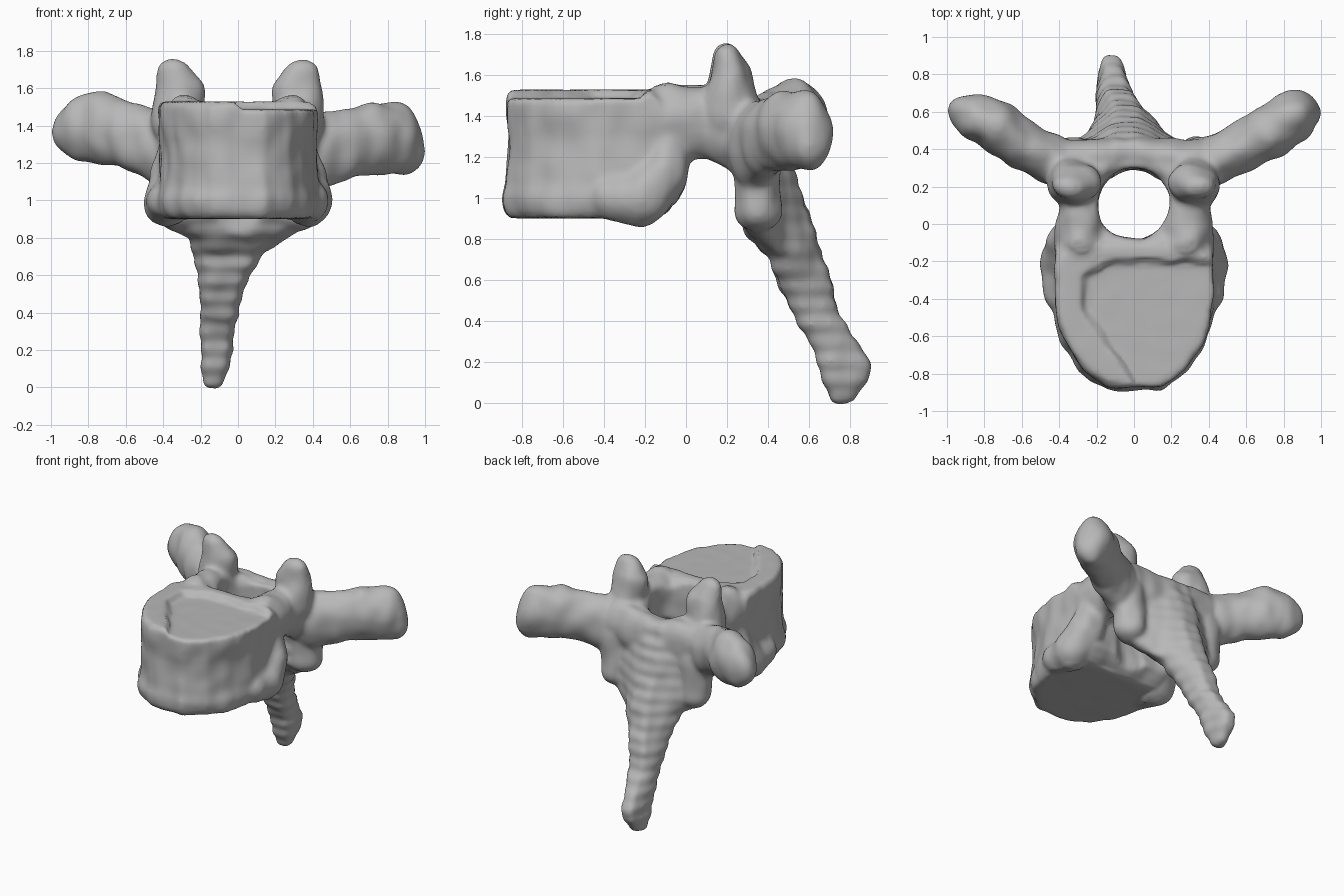
import bpy, bmesh, math
from mathutils import Vector, noise

default = bpy.data.objects.get("Cube")
if default:
    bpy.data.objects.remove(default)

bone = bpy.data.materials.new("bone grey")
bone.use_nodes = True
bone.diffuse_color = (0.48, 0.48, 0.48, 1)
bone.node_tree.nodes["Principled BSDF"].inputs["Base Color"].default_value = (0.48, 0.48, 0.48, 1)


def finish(name, bm):
    bmesh.ops.recalc_face_normals(bm, faces=bm.faces)
    mesh = bpy.data.meshes.new(name)
    bm.to_mesh(mesh)
    bm.free()
    obj = bpy.data.objects.new(name, mesh)
    bpy.context.collection.objects.link(obj)
    return obj


def loft(name, rings):
    """Closed solid through a stack of equal-length rings."""
    bm = bmesh.new()
    rows = [[bm.verts.new(p) for p in ring] for ring in rings]
    for a, b in zip(rows, rows[1:]):
        for i in range(len(a)):
            j = (i + 1) % len(a)
            bm.faces.new((a[i], a[j], b[j], b[i]))
    bm.faces.new(rows[0])
    bm.faces.new(rows[-1])
    return finish(name, bm)


def limb(name, stations):
    """Rounded limb: hulls between successive ellipsoids (centre, radii)."""
    ball = bmesh.new()
    bmesh.ops.create_icosphere(ball, subdivisions=3, radius=1)
    dirs = [v.co.copy() for v in ball.verts]
    ball.free()
    bm = bmesh.new()
    for pair in zip(stations, stations[1:]):
        verts = [bm.verts.new([c + r * k for c, r, k in zip(centre, radii, d)])
                 for centre, radii in pair for d in dirs]
        hull = bmesh.ops.convex_hull(bm, input=verts)
        bmesh.ops.delete(bm, geom=[v for v in hull["geom_interior"]
                                   if isinstance(v, bmesh.types.BMVert)], context='VERTS')
    return finish(name, bm)


# Vertebral body: rounded shield outline with slight waist and a lower lip
half = [(0.14, -0.87), (0.28, -0.77), (0.37, -0.62), (0.42, -0.45), (0.42, -0.12), (0.3, -0.05)]
outline = half + [(-x, y) for x, y in reversed(half)]


def shield(z, scale, back=0.0):
    return [(x * scale, -0.45 + (y + 0.45) * scale - (back if y > -0.3 else 0), z) for x, y in outline]


parts = [loft("vertebral_body", [
    shield(0.905, 0.96, 0.08), shield(0.94, 1.02, 0.05), shield(1.0, 1.05),
    shield(1.07, 1.0), shield(1.3, 0.97), shield(1.42, 1.0),
    shield(1.49, 1.0, 0.02), shield(1.525, 0.97, 0.06)])]

# Paired parts of the arch
for side, s in (("left", 1), ("right", -1)):
    parts += [
        limb(side + "_pedicle", [((s * 0.28, -0.1, 1.37), (0.14, 0.12, 0.19)),
                                 ((s * 0.28, 0.12, 1.37), (0.12, 0.12, 0.17)),
                                 ((s * 0.3, 0.32, 1.28), (0.16, 0.11, 0.19))]),
        # Web that rounds the canal corners
        limb(side + "_canal_web", [((s * 0.28, 0.22, 1.34), (0.1, 0.08, 0.13)),
                                   ((s * 0.13, 0.33, 1.3), (0.08, 0.07, 0.14))]),
        limb(side + "_body_web", [((s * 0.25, 0.02, 1.35), (0.09, 0.07, 0.13)),
                                  ((s * 0.12, -0.1, 1.35), (0.08, 0.08, 0.13))]),
        limb(side + "_rib_facet", [((s * 0.38, -0.38, 1.0), (0.09, 0.1, 0.1)),
                                   ((s * 0.38, -0.22, 0.99), (0.12, 0.12, 0.13)),
                                   ((s * 0.35, -0.1, 1.12), (0.12, 0.11, 0.14)),
                                   ((s * 0.3, -0.08, 1.3), (0.11, 0.1, 0.14))]),
        limb(side + "_superior_process", [((s * 0.33, 0.22, 1.42), (0.13, 0.14, 0.15)),
                                          ((s * 0.315, 0.22, 1.59), (0.135, 0.1, 0.09)),
                                          ((s * 0.345, 0.2, 1.69), (0.085, 0.06, 0.06))]),
        limb(side + "_inferior_process", [((s * 0.33, 0.35, 1.2), (0.12, 0.11, 0.15)),
                                          ((s * 0.33, 0.35, 0.94), (0.11, 0.11, 0.1))]),
        limb(side + "_lamina", [((s * 0.32, 0.35, 1.3), (0.12, 0.1, 0.16)),
                                ((0, 0.38, 1.26), (0.1, 0.08, 0.17))]),
    ]

# Transverse processes, each with its own tilt
parts.append(limb("left_transverse_process", [
    ((0.38, 0.32, 1.25), (0.14, 0.12, 0.21)), ((0.58, 0.41, 1.3), (0.14, 0.13, 0.18)),
    ((0.72, 0.49, 1.33), (0.14, 0.14, 0.19)), ((0.85, 0.575, 1.33), (0.13, 0.14, 0.19)),
    ((0.9, 0.6, 1.26), (0.095, 0.1, 0.12))]))
parts.append(limb("right_transverse_process", [
    ((-0.38, 0.32, 1.27), (0.14, 0.12, 0.2)), ((-0.6, 0.42, 1.35), (0.13, 0.13, 0.17)),
    ((-0.73, 0.52, 1.385), (0.13, 0.14, 0.19)), ((-0.84, 0.57, 1.385), (0.11, 0.12, 0.175)),
    ((-0.91, 0.6, 1.37), (0.085, 0.085, 0.11))]))

# Spinous process: height, front, back, left and right edges
spine = [(0.0, 0.73, 0.8, -0.17, -0.1), (0.08, 0.69, 0.87, -0.2, -0.06),
         (0.17, 0.65, 0.91, -0.2, -0.04), (0.3, 0.6, 0.83, -0.2, -0.02),
         (0.45, 0.52, 0.74, -0.2, 0.01), (0.6, 0.45, 0.7, -0.21, 0.06),
         (0.72, 0.41, 0.66, -0.24, 0.15), (0.8, 0.32, 0.63, -0.28, 0.27),
         (0.9, 0.26, 0.6, -0.38, 0.4), (1.05, 0.25, 0.55, -0.42, 0.42),
         (1.2, 0.25, 0.51, -0.42, 0.42), (1.42, 0.27, 0.43, -0.32, 0.32)]


def spine_ring(z, y0, y1, x0, x1):
    c, w, d = (x0 + x1) / 2, (x1 - x0) / 2, y1 - y0
    c2 = c * 0.4 - 0.04 if w > 0.15 else c
    mid = min(w * 0.85, 0.06 + 0.4 * w)
    tip = min(w * 0.45, 0.06)
    right = [(c + w * 0.7, 0), (c + w, 0.25), (c2 + mid, 0.68), (c2 + tip, 1)]
    left = [(c2 - tip, 1), (c2 - mid, 0.68), (c - w, 0.25), (c - w * 0.7, 0)]
    return [(x, y0 + d * t, z) for x, t in right + left]


# Stepped ridges come from alternately swollen and pinched slices
rings = []
for a, b in zip(spine, spine[1:]):
    n = max(2, round((b[0] - a[0]) / 0.02))
    for i in range(n):
        z, y0, y1, x0, x1 = [p + (q - p) * i / n for p, q in zip(a, b)]
        r = 0.008 * math.sin(z * 2 * math.pi / 0.09)
        rings.append(spine_ring(z, y0 - r, y1 + r, x0 - r, x1 + r))
rings.append(spine_ring(*spine[-1]))
parts.append(loft("spinous_process", rings))

# Cutters: the round canal and the shallow dish, open on the left of the body
canal = loft("canal_cutter", [[(0.2 * math.cos(a), 0.105 + 0.195 * math.sin(a), z)
                               for a in [i * math.tau / 24 for i in range(24)]] for z in (0.5, 2)])
rim = [(-0.25, -0.28), (-0.25, -0.45), (-0.04, -0.77), (0.1, -0.95),
       (0.6, -0.95), (0.6, -0.22), (-0.15, -0.22)]
dish = loft("dish_cutter", [[(x - g, y + (g if y > -0.25 else 0), z) for x, y in rim]
                            for z, g in ((1.482, 0), (1.56, 0.07))])

# Fuse the parts into one bone
vertebra = parts[0]
bm = bmesh.new()
for p in parts:
    bm.from_mesh(p.data)
for p in parts[1:]:
    bpy.data.objects.remove(p)
bm.to_mesh(vertebra.data)
bm.free()
vertebra.name = "vertebra"


def remesh(size):
    mod = vertebra.modifiers.new("fuse", 'REMESH')
    mod.mode = 'VOXEL'
    mod.voxel_size = size


remesh(0.018)
for cutter in (canal, dish):
    cutter.hide_render = True
    mod = vertebra.modifiers.new("cut", 'BOOLEAN')
    mod.operation = 'DIFFERENCE'
    mod.object = cutter
remesh(0.016)
smooth = vertebra.modifiers.new("soften", 'SMOOTH')
smooth.factor = 0.5
smooth.iterations = 6

# Bake the fused surface and roughen it gently
graph = bpy.context.evaluated_depsgraph_get()
mesh = bpy.data.meshes.new_from_object(vertebra.evaluated_get(graph))
vertebra.modifiers.clear()
vertebra.data = mesh
for cutter in (canal, dish):
    bpy.data.objects.remove(cutter)
normals = [v.normal.copy() for v in mesh.vertices]
for v, n in zip(mesh.vertices, normals):
    flat = 0.15 if abs(n.z) > 0.9 and v.co.y < -0.1 else 1
    v.co += n * (0.004 + 0.014 * flat * noise.noise(Vector((v.co.x * 9, v.co.y * 9, v.co.z * 6))))
mesh.materials.clear()
mesh.materials.append(bone)
for poly in mesh.polygons:
    poly.use_smooth = True
